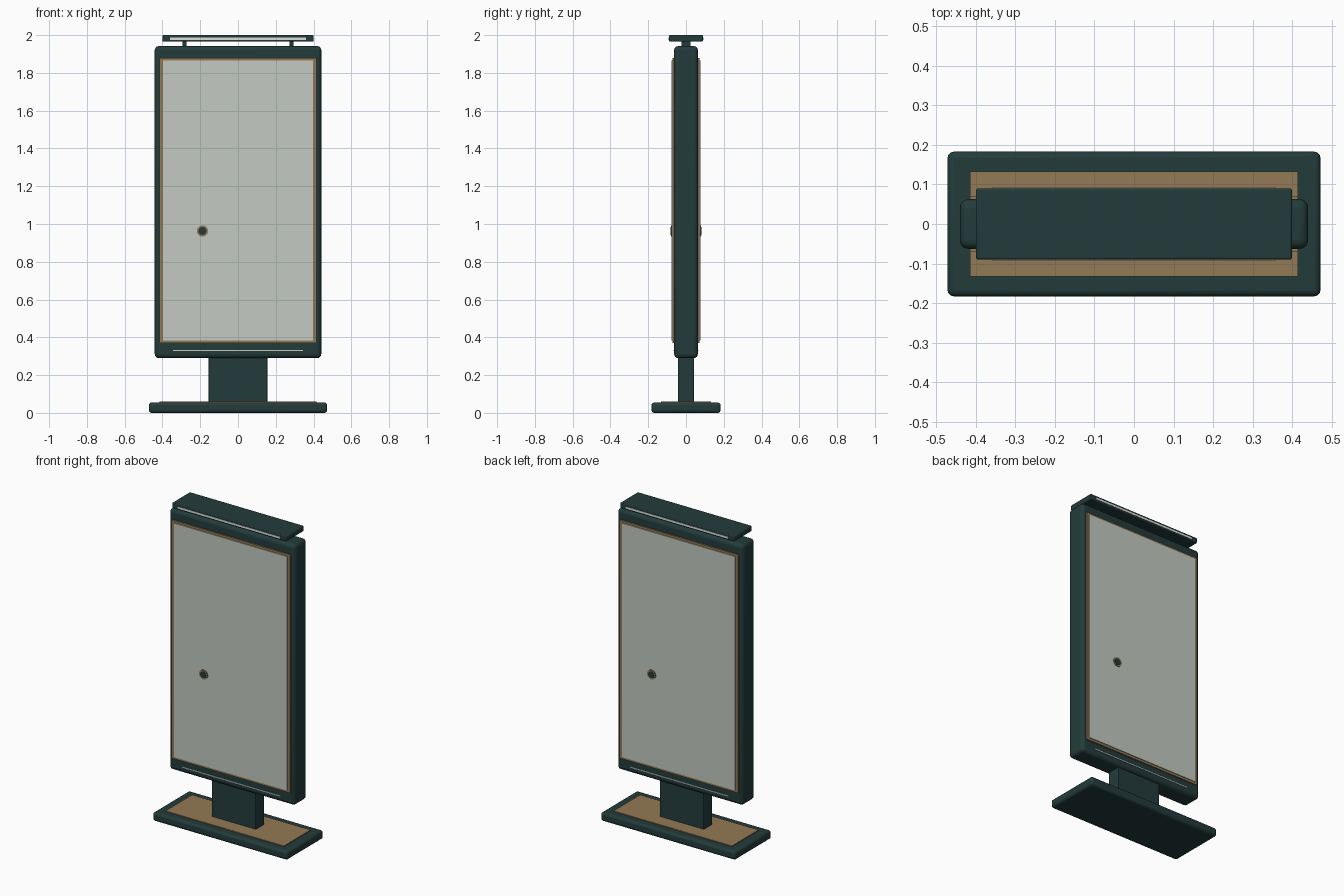
import bpy
import math

cube = bpy.data.objects.get("Cube")
if cube:
    bpy.data.objects.remove(cube, do_unlink=True)


def material(name, rgb):
    m = bpy.data.materials.new(name)
    m.use_nodes = True
    m.diffuse_color = (*rgb, 1)
    m.node_tree.nodes["Principled BSDF"].inputs["Base Color"].default_value = (*rgb, 1)
    return m


TEAL = material("dark teal metal", (0.017, 0.044, 0.044))
TAN = material("bronze trim", (0.29, 0.195, 0.09))
PANEL = material("pale grey panel", (0.55, 0.59, 0.54))
LIGHT = material("light strip", (0.72, 0.74, 0.70))


def finish(obj, name, mat, bevel=0, segments=3):
    obj.name = name
    obj.data.materials.append(mat)
    if bevel:
        mod = obj.modifiers.new("Rounded edges", "BEVEL")
        mod.width = bevel
        mod.segments = segments
        bpy.ops.object.shade_smooth_by_angle(angle=math.radians(35))
    return obj


def box(name, mat, x, y, z, bevel=0, segments=3):
    """Box from (low, high) ranges on each axis."""
    ranges = (x, y, z)
    bpy.ops.mesh.primitive_cube_add(size=1, location=[(a + b) / 2 for a, b in ranges])
    obj = bpy.context.object
    obj.scale = [b - a for a, b in ranges]
    bpy.ops.object.transform_apply(location=False, rotation=False, scale=True)
    return finish(obj, name, mat, bevel, segments)


def disc(name, mat, x, y, z, radius, depth):
    bpy.ops.mesh.primitive_cylinder_add(vertices=32, radius=radius, depth=depth,
                                        location=(x, y, z), rotation=(math.pi / 2, 0, 0))
    bpy.ops.object.shade_smooth_by_angle(angle=math.radians(35))
    return finish(bpy.context.object, name, mat)


def span(half):
    return (-half, half)


# Foot, post and cabinet
box("base_plate", TEAL, span(0.472), span(0.183), (0, 0.055), 0.015)
box("base_inlay", TAN, span(0.415), span(0.133), (0.05, 0.06))
box("post", TEAL, span(0.155), span(0.042), (0.055, 0.31), 0.004, 2)
box("cabinet", TEAL, span(0.441), span(0.063), (0.29, 1.942), 0.022, 4)

# Canopy on two short stems
box("canopy", TEAL, span(0.4), span(0.09), (1.966, 2.0), 0.005, 2)
for side, label in ((-1, "right"), (1, "left")):
    c = side * 0.283
    box(f"canopy_stem_{label}", TEAL, (c - 0.01, c + 0.01), span(0.025), (1.93, 1.97))

# Display parts, the same on both faces by a half turn
for s, label in ((1, "front"), (-1, "back")):
    def depth(near, far):
        return tuple(sorted((-s * near, -s * far)))

    for side, edge in ((-1, "right"), (1, "left")):
        rail = sorted((side * 0.395, side * 0.415))
        box(f"{label}_frame_{edge}", TAN, rail, depth(0.06, 0.071), (0.37, 1.88))
    for low, high, edge in ((0.37, 0.386, "bottom"), (1.864, 1.88, "top")):
        box(f"{label}_frame_{edge}", TAN, span(0.395), depth(0.06, 0.071), (low, high))
    box(f"{label}_panel", PANEL, span(0.397), depth(0.06, 0.076), (0.384, 1.866))
    box(f"{label}_light_strip", LIGHT, span(0.36), depth(0.085, 0.092), (1.975, 1.987))
    box(f"{label}_slot", PANEL, span(0.345), depth(0.06, 0.066), (0.327, 0.333))
    disc(f"{label}_button_ring", TAN, -s * 0.188, -s * 0.073, 0.963, 0.03, 0.012)
    disc(f"{label}_button", TEAL, -s * 0.188, -s * 0.075, 0.963, 0.021, 0.012)
